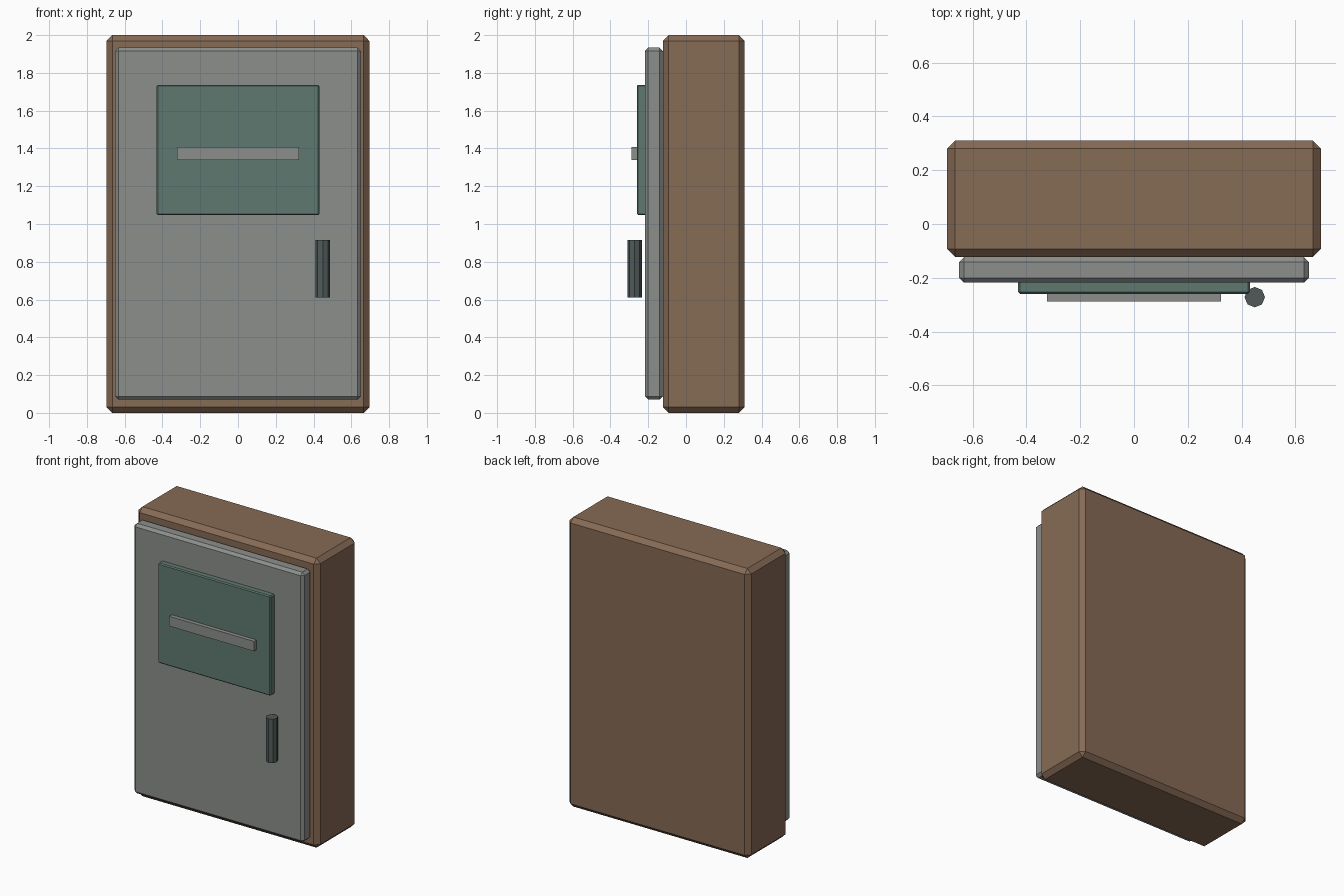
import bpy, bmesh
from mathutils import Matrix, Vector

if "Cube" in bpy.data.objects:
    bpy.data.objects.remove(bpy.data.objects["Cube"])


def material(name, rgb):
    m = bpy.data.materials.new(name)
    m.diffuse_color = (*rgb, 1.0)
    m.use_nodes = True
    m.node_tree.nodes["Principled BSDF"].inputs["Base Color"].default_value = m.diffuse_color
    return m


BROWN = material("brown_casing", (0.24, 0.145, 0.09))
GREY = material("grey_metal", (0.265, 0.275, 0.265))
GREEN = material("green_panel", (0.117, 0.19, 0.165))
DARK = material("dark_handle", (0.08, 0.105, 0.1))


def finish(name, bm, mat):
    mesh = bpy.data.meshes.new(name)
    bm.to_mesh(mesh)
    bm.free()
    mesh.materials.append(mat)
    obj = bpy.data.objects.new(name, mesh)
    bpy.context.collection.objects.link(obj)
    return obj


def box(name, lo, hi, chamfer, mat):
    """Box between two corners with flat chamfered edges."""
    lo, hi = Vector(lo), Vector(hi)
    bm = bmesh.new()
    bmesh.ops.create_cube(bm, size=1.0, matrix=Matrix.Translation((lo + hi) / 2)
                          @ Matrix.Diagonal((*(hi - lo), 1.0)))
    if chamfer:
        bmesh.ops.bevel(bm, geom=bm.edges[:], offset=chamfer, segments=1,
                        profile=0.5, affect='EDGES')
    return finish(name, bm, mat)


# Casing and door
box("cabinet_body", (-0.695, -0.123, 0.0), (0.695, 0.31, 2.0), 0.03, BROWN)
box("door", (-0.65, -0.218, 0.07), (0.65, -0.123, 1.935), 0.018, GREY)

# Raised panel with its cross bar
box("upper_panel", (-0.431, -0.26, 1.047), (0.431, -0.21, 1.737), 0.007, GREEN)
box("panel_bar", (-0.324, -0.288, 1.34), (0.324, -0.258, 1.408), 0.0, GREY)

# Eight-sided upright handle
bm = bmesh.new()
bmesh.ops.create_cone(bm, cap_ends=True, segments=8, radius1=0.038, radius2=0.038,
                      depth=0.303, matrix=Matrix.Translation((0.449, -0.272, 0.763)))
finish("handle", bm, DARK)
